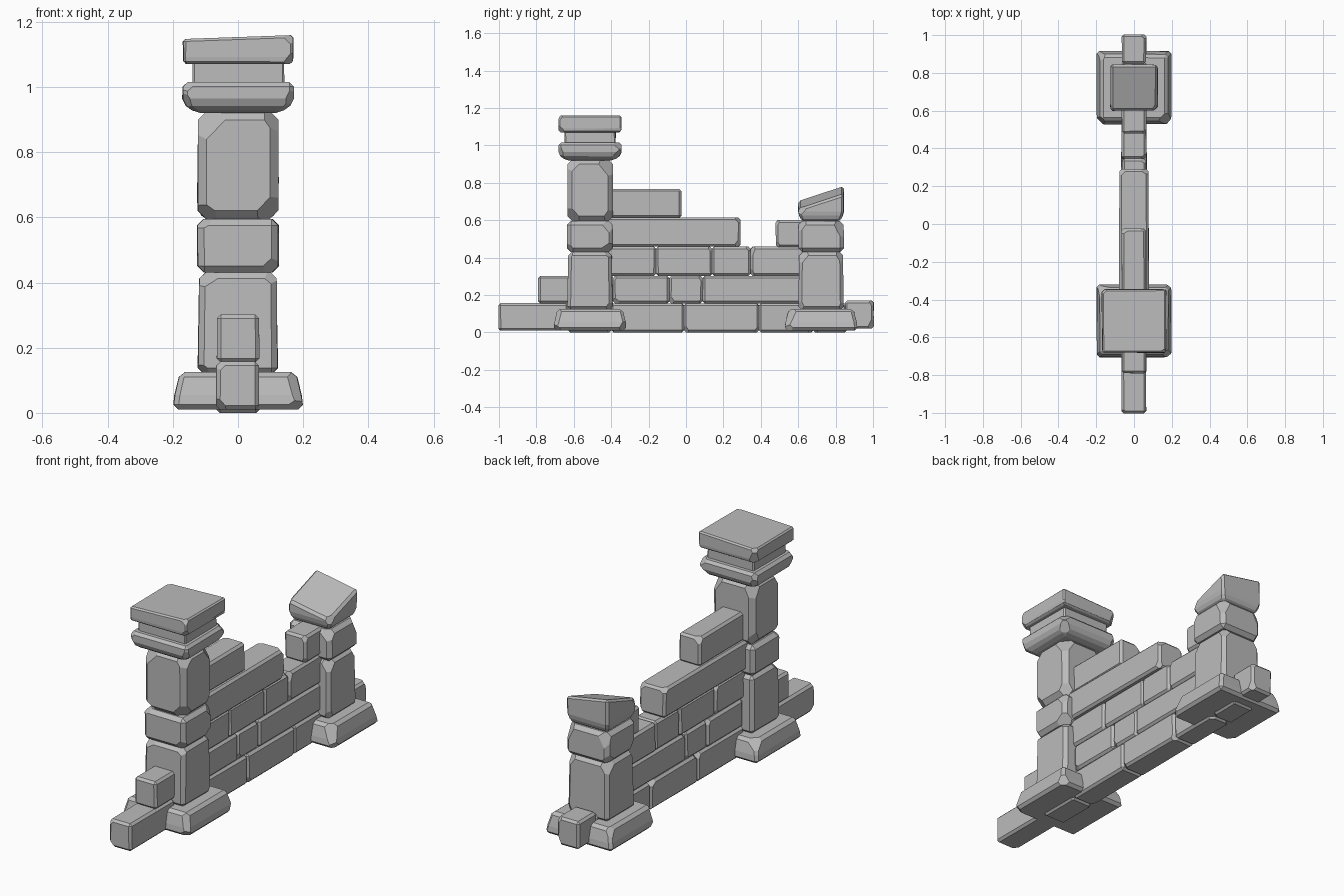
import bpy
import bmesh
import random
from mathutils import Vector

random.seed(7)
cube = bpy.data.objects.get("Cube")
if cube:
    bpy.data.objects.remove(cube, do_unlink=True)

# One grey stone colour
stone = bpy.data.materials.new("grey_stone")
stone.use_nodes = True
grey = (0.5, 0.5, 0.5, 1)
stone.diffuse_color = grey
stone.node_tree.nodes["Principled BSDF"].inputs["Base Color"].default_value = grey


def chip_corners(bm, depth, chance):
    """Slice off random corners of a convex stone with slanted planes."""
    for sx in (-1, 1):
        for sy in (-1, 1):
            for sz in (-1, 1):
                if random.random() > chance:
                    continue
                normal = Vector((sx * random.uniform(0.5, 1),
                                 sy * random.uniform(0.5, 1),
                                 sz * random.uniform(0.3, 0.9))).normalized()
                tip = max((v.co for v in bm.verts), key=normal.dot)
                cut = bmesh.ops.bisect_plane(
                    bm, geom=bm.verts[:] + bm.edges[:] + bm.faces[:],
                    plane_co=tip - normal * depth * random.uniform(0.4, 1),
                    plane_no=normal, clear_outer=True)
                rim = [e for e in cut["geom_cut"] if isinstance(e, bmesh.types.BMEdge)]
                if len(rim) > 2:
                    bmesh.ops.contextual_create(bm, geom=rim)


def block(name, center, half, levels, bevel=0.012, chance=0.4, tilt=(0, 0)):
    """Hewn stone: levels are (height, inset) rings, tilt slopes the top ring."""
    bm = bmesh.new()
    for i, (z, inset) in enumerate(levels):
        for sx in (-1, 1):
            for sy in (-1, 1):
                wobble = random.uniform(0, 0.005)
                x = sx * (half[0] - inset - wobble)
                y = sy * (half[1] - inset - random.uniform(0, 0.003))
                lift = 0
                if i == len(levels) - 1:
                    lift = sx * tilt[0] + sy * tilt[1]
                bm.verts.new((center[0] + x, center[1] + y, z + lift))
    bmesh.ops.convex_hull(bm, input=bm.verts[:])
    bmesh.ops.dissolve_limit(bm, angle_limit=0.12, verts=bm.verts[:], edges=bm.edges[:])
    bmesh.ops.bevel(bm, geom=bm.edges[:], offset=bevel, segments=1,
                    affect="EDGES", clamp_overlap=True)
    chip_corners(bm, bevel * 1.1, chance)
    bmesh.ops.recalc_face_normals(bm, faces=bm.faces[:])
    mesh = bpy.data.meshes.new(name)
    bm.to_mesh(mesh)
    bm.free()
    mesh.materials.append(stone)
    obj = bpy.data.objects.new(name, mesh)
    bpy.context.collection.objects.link(obj)
    return obj


def course(name, low, high, joints, half_width=0.07):
    """A row of wall stones between consecutive joints along y."""
    for n, (a, b) in enumerate(zip(joints, joints[1:]), 1):
        width = half_width - random.uniform(0, 0.005)
        block(f"{name}_stone_{n}", (0, (a + b) / 2), (width, (b - a) / 2 + 0.002),
              [(low, 0), (high, 0)])


def pillar(name, y):
    """Spreading foot and the two lower shaft stones of a pillar."""
    block(f"{name}_foot", (0, y), (0.2, 0.195),
          [(0.01, 0), (0.04, 0), (0.125, 0.02)], 0.018, 0.6)
    block(f"{name}_lower_shaft", (0, y), (0.125, 0.123),
          [(0.12, 0), (0.43, 0.005)], 0.018, 0.7)
    block(f"{name}_middle_shaft", (0, y), (0.127, 0.123),
          [(0.43, 0), (0.595, 0)], 0.02, 0.7)


# Wall courses from the ground up
course("ground_course", 0.0, 0.155, [-0.63, -0.4, -0.01, 0.39, 0.68, 0.86])
course("front_end", 0.01, 0.157, [-1.003, -0.63])
course("back_end", 0.02, 0.17, [0.85, 1.003])
course("second_course", 0.155, 0.302, [-0.79, -0.39, -0.09, 0.09, 0.65])
course("third_course", 0.302, 0.458, [-0.45, -0.16, 0.14, 0.345, 0.65])
course("fourth_course", 0.458, 0.615, [-0.45, 0.29], 0.083)
course("fourth_back", 0.455, 0.6, [0.48, 0.65])
course("top_course", 0.612, 0.767, [-0.45, -0.025])

# Tall front pillar with its two-step cap
front = -0.513
pillar("front_pillar", front)
block("front_upper_shaft", (0, front), (0.127, 0.123),
      [(0.595, 0), (0.925, 0)], 0.026, 0.9)
block("cap_collar", (0, front), (0.173, 0.17),
      [(0.92, 0.04), (0.95, 0), (1.015, 0)], 0.014, 0.6)
block("cap_neck", (0, front), (0.142, 0.138), [(0.99, 0), (1.09, 0)], 0.006, 0.1)
block("cap_slab", (0, front), (0.173, 0.17),
      [(1.07, 0.005), (1.085, 0), (1.153, 0.002)], 0.016, 0.6, (0.006, 0))

# Broken back pillar, its last stone sloping down to the front
back = 0.722
pillar("back_pillar", back)
block("broken_top_stone", (0, back), (0.127, 0.123),
      [(0.595, 0.018), (0.635, 0), (0.722, 0)], 0.012, 0.5, (-0.022, 0.04))
